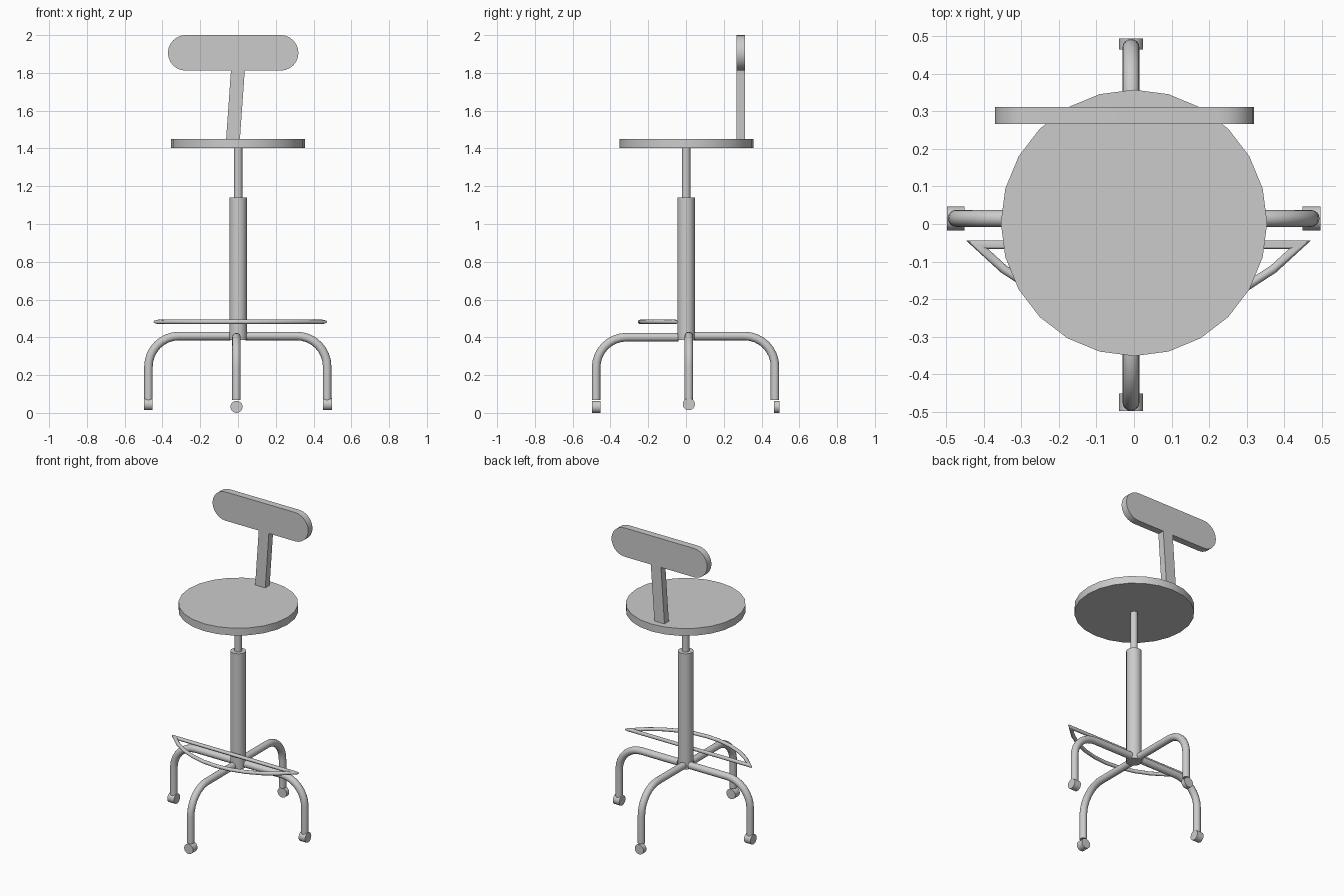
import bpy, bmesh, math
from mathutils import Vector, Matrix

cube = bpy.data.objects.get("Cube")
if cube:
    bpy.data.objects.remove(cube, do_unlink=True)

# One plain grey for the whole stool
GREY = (0.6, 0.6, 0.6, 1.0)
grey = bpy.data.materials.new("plain grey")
grey.use_nodes = True
grey.diffuse_color = GREY
bsdf = grey.node_tree.nodes["Principled BSDF"]
bsdf.inputs["Base Color"].default_value = GREY
bsdf.inputs["Roughness"].default_value = 0.6


def finish(name, bm):
    """Turn a bmesh into a smooth-shaded object with sharp edges kept."""
    bmesh.ops.recalc_face_normals(bm, faces=bm.faces)
    mesh = bpy.data.meshes.new(name)
    bm.to_mesh(mesh)
    bm.free()
    mesh.materials.append(grey)
    ob = bpy.data.objects.new(name, mesh)
    bpy.context.scene.collection.objects.link(ob)
    bpy.ops.object.select_all(action='DESELECT')
    ob.select_set(True)
    bpy.context.view_layer.objects.active = ob
    bpy.ops.object.shade_smooth_by_angle(angle=math.radians(32))
    return ob


def cylinder(name, centre, radius, length, axis=(0, 0, 1), sides=24):
    bm = bmesh.new()
    turn = Vector((0, 0, 1)).rotation_difference(Vector(axis)).to_matrix().to_4x4()
    bmesh.ops.create_cone(bm, cap_ends=True, segments=sides, radius1=radius,
                          radius2=radius, depth=length,
                          matrix=Matrix.Translation(centre) @ turn)
    return finish(name, bm)


def tube(name, path, normal, radius, closed=False, sides=16):
    """Sweep a circle along a flat path, mitring the corners."""
    bm = bmesh.new()
    normal = Vector(normal)
    pts = [Vector(p) for p in path]
    n = len(pts)
    rings = []
    for i, p in enumerate(pts):
        before = (p - pts[i - 1]).normalized() if closed or i > 0 else None
        after = (pts[(i + 1) % n] - p).normalized() if closed or i < n - 1 else None
        before, after = before or after, after or before
        tangent = (before + after).normalized()
        side = normal.cross(tangent) / max(tangent.dot(after), 0.2)
        rings.append([bm.verts.new(p + radius * (math.cos(a) * side + math.sin(a) * normal))
                      for a in (2 * math.pi * k / sides for k in range(sides))])
    for i in range(n if closed else n - 1):
        a, b = rings[i], rings[(i + 1) % n]
        for k in range(sides):
            j = (k + 1) % sides
            bm.faces.new((a[k], a[j], b[j], b[k]))
    if not closed:
        bm.faces.new(rings[0])
        bm.faces.new(rings[-1])
    return finish(name, bm)


def plate(name, outline, y0, y1):
    """Extrude an (x, z) outline from y0 to y1."""
    bm = bmesh.new()
    face = bm.faces.new([bm.verts.new((x, y0, z)) for x, z in outline])
    out = bmesh.ops.extrude_face_region(bm, geom=[face])
    moved = [v for v in out["geom"] if isinstance(v, bmesh.types.BMVert)]
    bmesh.ops.translate(bm, verts=moved, vec=(0, y1 - y0, 0))
    return finish(name, bm)


# Seat and central column
cylinder("seat", (0, 0.003, 1.426), 0.355, 0.048)
cylinder("column", (0.001, 0.001, 0.7625), 0.046, 0.755)
cylinder("height_spindle", (0.001, 0.001, 1.265), 0.022, 0.28)

# Leaning post and rounded backrest
BACK_Y0, BACK_Y1 = 0.267, 0.312
plate("back_post", [(-0.063, 1.448), (0.010, 1.448), (0.037, 1.83), (-0.036, 1.83)],
      BACK_Y0, BACK_Y1)
R = 0.094
stadium = []
for cx, start in ((0.320 - R, -90), (-0.371 + R, 90)):
    for k in range(13):
        a = math.radians(start + 15 * k)
        stadium.append((cx + R * math.cos(a), 2.0 - R + R * math.sin(a)))
plate("backrest", stadium, BACK_Y0, BACK_Y1)

# Bent legs, each ending in a small roller
# name, direction, sideways offset, reach, tube height, roller (centre, length, height)
LEGS = [
    ("left", (1, 0, 0), (0, 0.015, 0), 0.472, 0.407, 0.473, 0.047, 0.046),
    ("right", (-1, 0, 0), (0, 0.015, 0), 0.474, 0.407, 0.475, 0.047, 0.046),
    ("front", (0, -1, 0), (-0.008, 0, 0), 0.476, 0.401, 0.475, 0.047, 0.032),
    ("back", (0, 1, 0), (-0.008, 0, 0), 0.471, 0.407, 0.480, 0.029, 0.032),
]
BEND = 0.162
for name, d, off, reach, top, roll_at, roll_len, roll_z in LEGS:
    d, off = Vector(d), Vector(off)
    profile = [(0.04, top)]
    for k in range(9):
        a = math.radians(90 - 90 * k / 8)
        profile.append((reach - BEND + BEND * math.cos(a), top - BEND + BEND * math.sin(a)))
    profile.append((reach, 0.068))
    path = [off + d * s + Vector((0, 0, z)) for s, z in profile]
    tube(name + "_leg", path, d.cross(Vector((0, 0, 1))), 0.0225)
    cylinder(name + "_roller", off + d * roll_at + Vector((0, 0, roll_z)),
             0.032, roll_len, axis=d)

# Bow-shaped footrest: a straight bar closed by an arc at the front
RING_R, RING_Y = 0.587, 0.344
half = math.asin(0.4306 / RING_R)
arc = []
for k in range(11):
    a = -half + 2 * half * k / 10
    arc.append((0.012 + RING_R * math.sin(a), RING_Y - RING_R * math.cos(a), 0.482))
tube("footrest", arc, (0, 0, 1), 0.0115, closed=True, sides=12)
